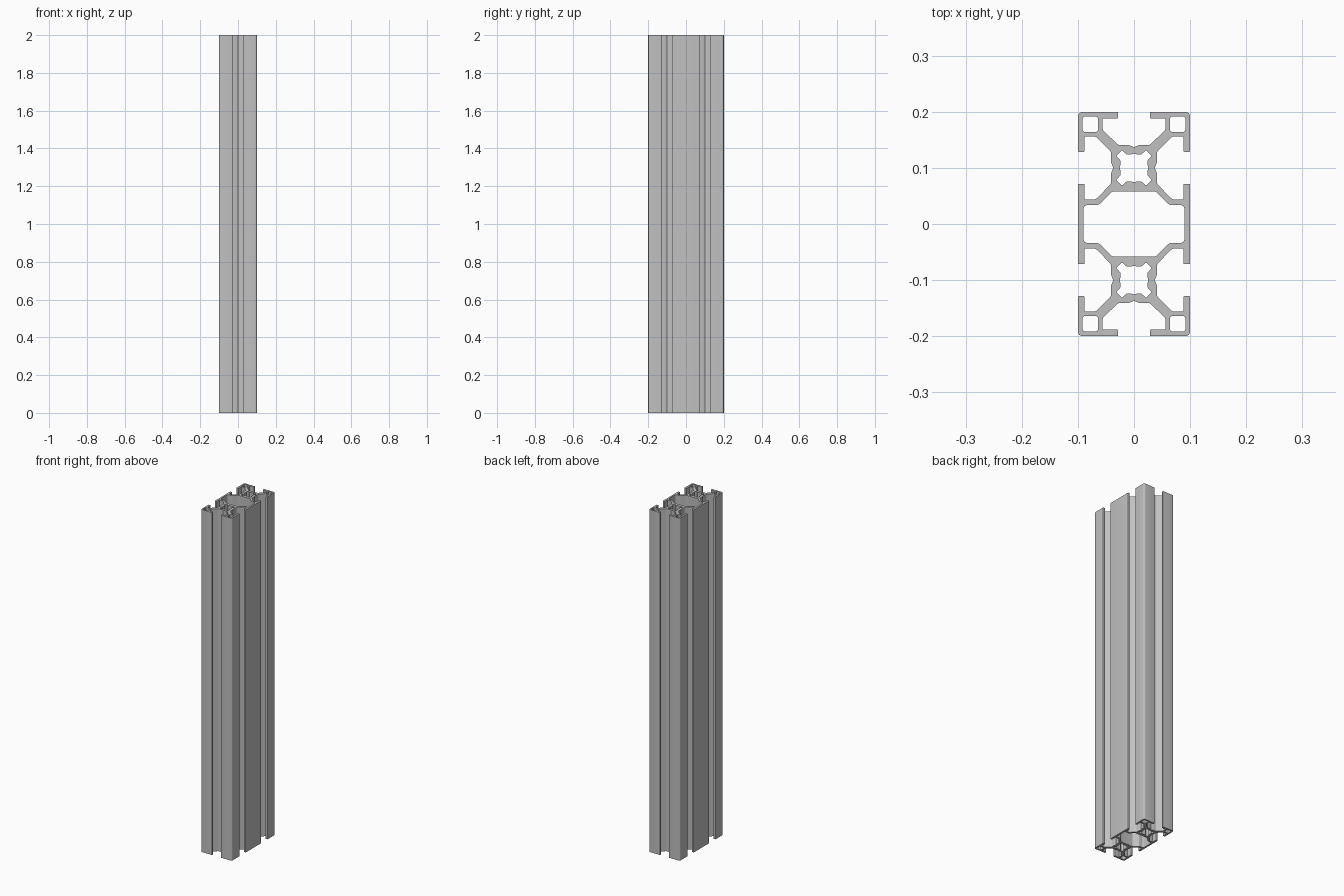
import bpy
import bmesh
from mathutils import Vector

HEIGHT = 2.0
CELL = 0.1      # distance from the middle to the centre of each square cell

cube = bpy.data.objects.get("Cube")
if cube:
    bpy.data.objects.remove(cube, do_unlink=True)

aluminium = bpy.data.materials.new("aluminium grey")
aluminium.use_nodes = True
grey = (0.53, 0.53, 0.53, 1)
aluminium.diffuse_color = grey
aluminium.node_tree.nodes["Principled BSDF"].inputs["Base Color"].default_value = grey


def swap(points):
    """Mirror across the diagonal, keeping the walking direction."""
    return [(v, u, r) for u, v, r in reversed(points)]


def flip(points, sx, sy):
    return [(u * sx, v * sy, r) for u, v, r in reversed(points)]


def move(points, dy):
    return [(u, v + dy, r) for u, v, r in points]


def quarter_to_loop(points):
    """Mirror a quarter that starts on the y axis and ends near the x axis."""
    half = points + flip(points, 1, -1)
    return half + flip(half, -1, 1)[1:-1]


def rounded(points, steps=4):
    """Replace every corner that has a radius by a short arc."""
    loop = []
    for i, (x, y, r) in enumerate(points):
        p = Vector((x, y))
        if r == 0:
            loop.append(p)
            continue
        a = p + (Vector(points[i - 1][:2]) - p).normalized() * r
        b = p + (Vector(points[(i + 1) % len(points)][:2]) - p).normalized() * r
        for k in range(steps + 1):
            t = k / steps
            loop.append(a * (1 - t) ** 2 + p * 2 * t * (1 - t) + b * t * t)
    return loop


# Outer outline: one eighth of a cell, from the core notch to the slot lip
eighth = [(0, 0.037, 0), (0.01, 0.041, 0), (0.0285, 0.041, 0.003),
          (0.056, 0.068, 0.003), (0.056, 0.088, 0), (0.0285, 0.088, 0.002),
          (0.0285, 0.1, 0.002)]
side = swap(eighth)
lower_side = flip(side, 1, -1)[1:]
outline = quarter_to_loop(
    move(eighth + [(0.1, 0.1, 0.01)] + side + lower_side, CELL))

# Wide central chamber
chamber = quarter_to_loop([(0, 0.058, 0), (0.039, 0.058, 0.003),
                           (0.063, 0.034, 0.003), (0.09, 0.034, 0.009)])

# Screw bore with four diagonal lobes
bore_eighth = [(0, 0.0255, 0), (0.006, 0.024, 0), (0.013, 0.024, 0),
               (0.0215, 0.0315, 0.002)]
bore = quarter_to_loop(bore_eighth + swap(bore_eighth)[:-1] + [(0.0255, 0, 0)])
# The point on the x axis appears twice after mirroring; keep one of each
bore = [p for i, p in enumerate(bore)
        if (Vector(p[:2]) - Vector(bore[i - 1][:2])).length > 1e-6]

# Square corner tube
near, far, radius = 0.064, 0.0915, 0.005
tube = [(near, near, radius), (near, far, radius),
        (far, far, radius), (far, near, radius)]

loops = [outline, chamber]
for s in (1, -1):
    loops.append(move(bore, s * CELL))
    for sx in (1, -1):
        loops.append(flip(move(tube, CELL), sx, s))

# Fill the section between the loops and extrude it to full height
section = bpy.data.curves.new("profile_section", "CURVE")
section.dimensions = "2D"
section.fill_mode = "BOTH"
section.extrude = HEIGHT / 2
for points in loops:
    corners = rounded(points)
    spline = section.splines.new("POLY")
    spline.points.add(len(corners) - 1)
    for point, c in zip(spline.points, corners):
        point.co = (c.x, c.y, 0, 1)
    spline.use_cyclic_u = True
section.materials.append(aluminium)

rail = bpy.data.objects.new("slotted_rail", section)
bpy.context.collection.objects.link(rail)
bpy.ops.object.select_all(action="DESELECT")
rail.select_set(True)
bpy.context.view_layer.objects.active = rail
bpy.ops.object.convert(target="MESH")
rail = bpy.context.view_layer.objects.active

# Weld caps to walls and stand the rail on the floor
bm = bmesh.new()
bm.from_mesh(rail.data)
bmesh.ops.remove_doubles(bm, verts=bm.verts[:], dist=0.00005)
bmesh.ops.translate(bm, verts=bm.verts[:], vec=(0, 0, HEIGHT / 2))
bmesh.ops.recalc_face_normals(bm, faces=bm.faces[:])
bm.to_mesh(rail.data)
bm.free()
bpy.ops.object.shade_smooth_by_angle(angle=0.5)
